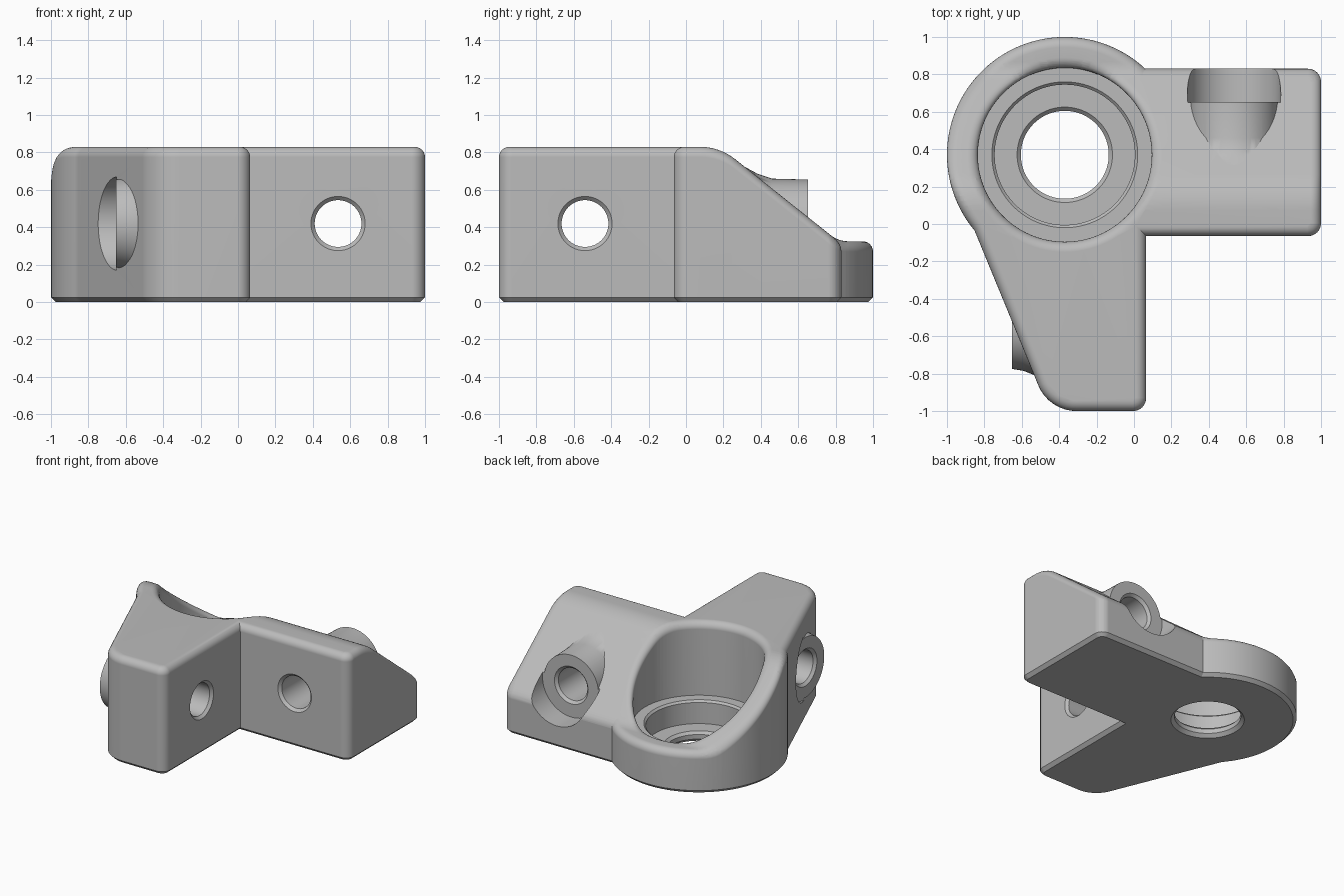
import bpy, bmesh
from math import sin, cos, tan, pi, radians
from mathutils import Vector

if "Cube" in bpy.data.objects:
    bpy.data.objects.remove(bpy.data.objects["Cube"])

FILLET = 0.055
CENTRE = Vector((-0.37, 0.37))     # axis of the round housing
TALL = 1.0                         # temporary top height before shaping

grey = bpy.data.materials.new("mid grey")
grey.use_nodes = True
grey.diffuse_color = (0.5, 0.5, 0.5, 1)
grey.node_tree.nodes["Principled BSDF"].inputs["Base Color"].default_value = (0.5, 0.5, 0.5, 1)


def rounded(corners, closed=True, steps=8):
    """Turn (x, y, radius) corners into a path with rounded corners."""
    path, n = [], len(corners)
    for i, (x, y, r) in enumerate(corners):
        p = Vector((x, y))
        if r == 0 or (not closed and i in (0, n - 1)):
            path.append(p)
            continue
        u = (Vector(corners[i - 1][:2]) - p).normalized()
        v = (Vector(corners[(i + 1) % n][:2]) - p).normalized()
        half = u.angle(v) / 2
        c = p + (u + v).normalized() * r / sin(half)
        a, b = p + u * r / tan(half) - c, p + v * r / tan(half) - c
        path += [c + a.lerp(b, k / steps).normalized() * r for k in range(steps + 1)]
    return path


def inset(path, d):
    """Offset a counter-clockwise outline inwards."""
    out = []
    for i, p in enumerate(path):
        e1 = (p - path[i - 1]).normalized()
        e2 = (path[(i + 1) % len(path)] - p).normalized()
        n1, n2 = Vector((-e1.y, e1.x)), Vector((-e2.y, e2.x))
        out.append(p + (n1 + n2) * d / (1 + n1.dot(n2)))
    return out


def circle(r, sides=96):
    return [CENTRE + Vector((cos(2 * pi * k / sides), sin(2 * pi * k / sides))) * r
            for k in range(sides)]


def bridge(bm, loops):
    """Join a stack of equal loops with quads; return first and last loop edges."""
    rings = [[bm.verts.new(co) for co in loop] for loop in loops]
    n = len(rings[0])
    for a, b in zip(rings, rings[1:]):
        for i in range(n):
            j = (i + 1) % n
            bm.faces.new((a[i], a[j], b[j], b[i]))
    return [[bm.edges.get((ring[i - 1], ring[i])) for i in range(n)]
            for ring in (rings[0], rings[-1])]


def finish(bm, name):
    bmesh.ops.recalc_face_normals(bm, faces=bm.faces[:])
    mesh = bpy.data.meshes.new(name)
    bm.to_mesh(mesh)
    bm.free()
    mesh.materials.append(grey)
    obj = bpy.data.objects.new(name, mesh)
    bpy.context.collection.objects.link(obj)
    return obj


def lathe(name, profile, axis, origin, sides=64):
    """Revolve (radius, position) pairs about the x or y axis through origin."""
    bm = bmesh.new()
    loops = []
    for r, t in profile:
        loop = []
        for k in range(sides):
            a = 2 * pi * k / sides
            side, up = r * cos(a), origin[1] + r * sin(a)
            loop.append((t, origin[0] + side, up) if axis == "x" else (origin[0] + side, t, up))
        loops.append(loop)
    for edges in bridge(bm, loops):
        bmesh.ops.edgeloop_fill(bm, edges=edges)
    return finish(bm, name)


# Plan outline: round housing, tapered front arm and straight side arm
arc = [CENTRE + Vector((cos(a), sin(a))) * 0.63
       for a in (radians(47 + 173 * k / 56) for k in range(57))]
outline = rounded([(p.x, p.y, 0) for p in arc] + [
    (-0.455, -1, 0.22), (0.065, -1, 0.07), (0.065, -0.065, 0),
    (1, -0.065, 0.07), (1, 0.83, 0.07)])

# Side profile of the top: flat, slope, low shelf
top_line = rounded([(-2, 0.83, 0), (0.18, 0.83, 0.3), (0.815, 0.325, 0.15), (2, 0.325, 0)],
                   closed=False)


def top_height(y):
    for a, b in zip(top_line, top_line[1:]):
        if y <= b.x:
            return a.y + (b.y - a.y) * (y - a.x) / (b.x - a.x)
    return top_line[-1].y


# Bracket body
bm = bmesh.new()
angles = [pi / 2 * k / 6 for k in range(7)]
rim = [(FILLET * (1 - cos(a)), TALL - FILLET * (1 - sin(a))) for a in angles]
levels = [(0.025, 0), (0, 0.025)] + rim
bottom, top = bridge(bm, [[(p.x, p.y, z) for p in inset(outline, d)] for d, z in levels])

# Stepped bearing pocket, listed from the underside to the rounded rim
pocket = [(0.26, 0), (0.235, 0.025), (0.235, 0.06), (0.255, 0.08), (0.375, 0.08),
          (0.375, 0.245), (0.39, 0.26), (0.465, 0.26)]
pocket += [(0.465 + d, z) for d, z in rim]
low, high = bridge(bm, [[(p.x, p.y, z) for p in circle(r)] for r, z in pocket])
bmesh.ops.triangle_fill(bm, edges=bottom + low, use_beauty=True)
bmesh.ops.triangle_fill(bm, edges=top + high, use_beauty=True)

# Slice across y, then drop the top onto the side profile
for p in top_line[1:-1]:
    bmesh.ops.bisect_plane(bm, geom=bm.verts[:] + bm.edges[:] + bm.faces[:], dist=1e-5,
                           plane_co=(0, p.x, 0), plane_no=(0, 1, 0))
for v in bm.verts:
    if v.co.z > 0.6:
        v.co.z += top_height(v.co.y) - TALL
bmesh.ops.triangulate(bm, faces=[f for f in bm.faces if len(f.verts) > 4])
body = finish(bm, "bracket_body")

# Screw seats, their clearance recesses and the screw holes
side_at, front_at = (0.535, 0.42), (-0.54, 0.42)
tools = [
    (lathe("side_recess", [(0.25, 0.65), (0.25, 1.2)], "y", side_at), "DIFFERENCE"),
    (lathe("front_recess", [(0.25, -0.65), (0.25, -1.2)], "x", front_at), "DIFFERENCE"),
    (lathe("side_boss", [(0.33, 0.27), (0.3, 0.32), (0.265, 0.385), (0.24, 0.46),
                         (0.235, 0.652)], "y", side_at), "UNION"),
    (lathe("front_boss", [(0.29, -0.49), (0.265, -0.54), (0.245, -0.59),
                          (0.235, -0.652)], "x", front_at), "UNION"),
    (lathe("side_hole", [(0.165, -0.085), (0.125, -0.045), (0.125, 0.632),
                         (0.165, 0.672)], "y", side_at), "DIFFERENCE"),
    (lathe("front_hole", [(0.165, 0.085), (0.125, 0.045), (0.125, -0.632),
                          (0.165, -0.672)], "x", front_at), "DIFFERENCE"),
]
bpy.context.view_layer.objects.active = body
for tool, operation in tools:
    mod = body.modifiers.new(tool.name, "BOOLEAN")
    mod.operation, mod.object, mod.solver = operation, tool, "EXACT"
    bpy.ops.object.modifier_apply(modifier=mod.name)
    bpy.data.objects.remove(tool)

# Smooth shading with crisp machined edges
body.data.shade_smooth()
body.data.set_sharp_from_angle(angle=radians(28))
weighted = body.modifiers.new("weighted normals", "WEIGHTED_NORMAL")
weighted.keep_sharp = True
